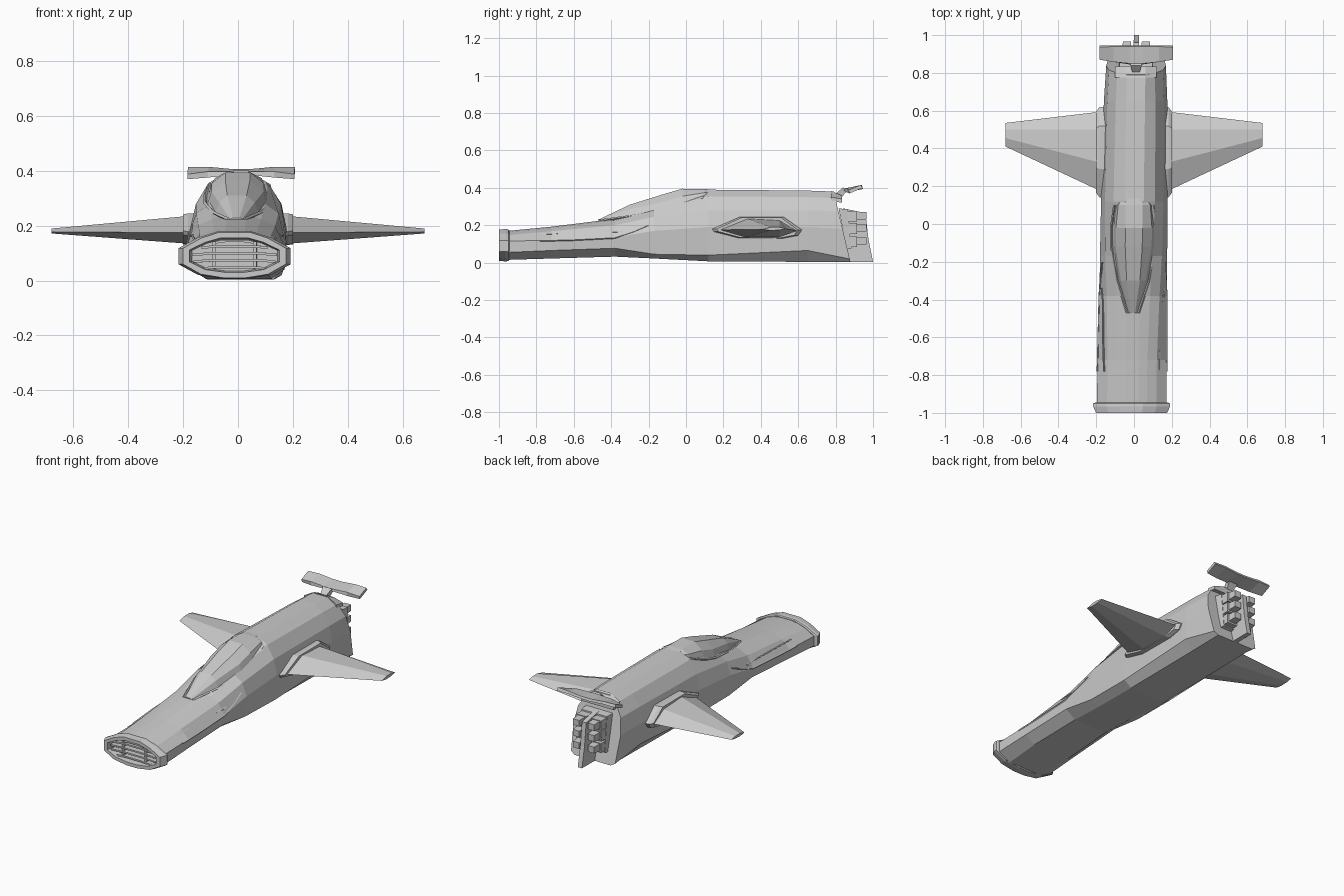
import bpy, bmesh
from mathutils import Vector
from mathutils.bvhtree import BVHTree

if "Cube" in bpy.data.objects:
    bpy.data.objects.remove(bpy.data.objects["Cube"])

SKEW = 0.013  # the hull's centre line drifts slightly from nose to tail


def loft(name, rings, cap=(True, True), skew=SKEW):
    """Skin a row of closed rings with equal point counts."""
    bm = bmesh.new()
    rows = [[bm.verts.new((x + skew * y, y, z)) for x, y, z in r] for r in rings]
    n = len(rows[0])
    for a, b in zip(rows, rows[1:]):
        for i in range(n):
            j = (i + 1) % n
            bm.faces.new((a[i], a[j], b[j], b[i]))
    if cap[0]:
        bm.faces.new(rows[0])
    if cap[1]:
        bm.faces.new(rows[-1])
    bmesh.ops.recalc_face_normals(bm, faces=bm.faces)
    me = bpy.data.meshes.new(name)
    bm.to_mesh(me)
    bm.free()
    ob = bpy.data.objects.new(name, me)
    bpy.context.collection.objects.link(ob)
    return ob


def sym(y, half):
    """Mirror a half profile of (x, z) into a closed ring at y (number or function of z)."""
    f = y if callable(y) else (lambda z: y)
    return [(x, f(z), z) for x, z in half] + [(-x, f(z), z) for x, z in reversed(half)]


def box(name, c, s, taper=1.0):
    """Box whose far (+y) end may taper."""
    def ring(y, k):
        return [(c[0] + k * i * s[0] / 2, y, c[2] + k * j * s[2] / 2)
                for i, j in ((-1, -1), (1, -1), (1, 1), (-1, 1))]
    return loft(name, [ring(c[1] - s[1] / 2, 1), ring(c[1] + s[1] / 2, taper)])


def strip(name, pts, r):
    """Thin diamond-section trim along a path running in y."""
    rings = [[(x - r, y, z), (x, y, z - r), (x + r, y, z), (x, y, z + r)] for x, y, z in pts]
    return loft(name, rings)


# Fuselage: faceted stations from nose to slanted tail
stations = [
    (-0.95, [(.11, .015), (.185, .055), (.185, .115), (.13, .147), (.08, .163), (.035, .17)]),
    (-0.72, [(.12, .022), (.18, .065), (.182, .120), (.13, .168), (.08, .185), (.035, .192)]),
    (-0.38, [(.11, .032), (.173, .077), (.178, .135), (.14, .200), (.09, .225), (.035, .234)]),
    (-0.17, [(.11, .022), (.168, .045), (.178, .170), (.15, .245), (.10, .280), (.04, .290)]),
    (0.12, [(.12, .007), (.168, .040), (.176, .190), (.155, .280), (.11, .355), (.05, .390)]),
    (0.65, [(.12, .004), (.165, .065), (.168, .190), (.150, .280), (.105, .350), (.05, .385)]),
]
tail = [(.12, .004), (.148, .02), (.158, .18), (.143, .275), (.10, .345), (.05, .380)]
hull = loft("fuselage", [sym(y, h) for y, h in stations]
            + [sym(lambda z: .88 - .09 * z / .38, tail)])
bvh = BVHTree.FromPolygons([v.co for v in hull.data.vertices],
                           [list(p.vertices) for p in hull.data.polygons])

# Canopy
canopy = [
    (-0.47, [(.03, .200), (.022, .224), (.012, .229)]),
    (-0.30, [(.085, .230), (.065, .285), (.035, .310)]),
    (-0.12, [(.120, .250), (.095, .325), (.045, .366)]),
    (-0.02, [(.118, .280), (.095, .355), (.045, .395)]),
    (0.10, [(.105, .330), (.085, .374), (.045, .394)]),
    (0.15, [(.060, .350), (.050, .378), (.030, .388)]),
]
loft("canopy", [sym(y, h) for y, h in canopy])

for s, side in ((1, "right"), (-1, "left")):
    # Canopy rim laid onto the hull
    rim = []
    for y, x in ((-.47, .03), (-.3, .085), (-.12, .118), (-.02, .12), (.1, .105)):
        hit = bvh.ray_cast(Vector((s * x + SKEW * y, y, 1)), Vector((0, 0, -1)))[0]
        rim.append((s * x, y, hit.z))
    strip("canopy_rim_" + side, rim, .007)

    # Fender trim lines laid onto the flanks
    for k, path in enumerate((((-.78, .117), (-.6, .122), (-.38, .133), (-.28, .165), (-.2, .2)),
                              ((-.78, .15), (-.58, .16), (-.4, .165), (-.34, .165)))):
        pts = []
        for y, z in path:
            hit = bvh.ray_cast(Vector((s, y, z)), Vector((-s, 0, 0)))[0]
            pts.append((hit.x - SKEW * y, y, z))
        strip(f"fender_trim_{k}_{side}", pts, .005)

    # Wing root fairing
    base = [(.14, .18), (.29, .245), (.52, .245), (.62, .175), (.60, .145), (.52, .13), (.28, .132), (.15, .165)]
    lip = [(.39 + (y - .39) * .9, .183 + (z - .183) * .95) for y, z in base]
    loft("wing_fairing_" + side, [[(s * .12, y, z) for y, z in base],
                                  [(s * .182, y, z) for y, z in base],
                                  [(s * .2, y, z) for y, z in lip]], skew=0)

    # Wing
    root = [(.185, .175), (.33, .234), (.5, .225), (.592, .17), (.5, .138), (.32, .136)]
    tip = [(.41, .178), (.455, .190), (.5, .190), (.535, .181), (.5, .174), (.45, .172)]
    loft("wing_" + side, [[(s * .17, y, z) for y, z in root],
                          [(s * .2, y, z) for y, z in root],
                          [(s * .68, y, z) for y, z in tip]], skew=0)

    # Exhaust stacks, three stepped blocks per side
    for i, z in enumerate((.112, .183, .248)):
        box(f"exhaust_base_{i}_{side}", (s * .05, .885, z), (.066, .06, .058))
        box(f"exhaust_tip_{i}_{side}", (s * .05, .938, z + .003), (.05, .054, .044), .85)

# Nose ring with recessed grille
lens = [(.04, .008), (.13, .022), (.2, .06), (.2, .118), (.13, .156), (.06, .178)]


def lens_ring(y, k, kz):
    return sym(y, [(x * k, .093 + (z - .093) * kz) for x, z in lens])


loft("nose_ring", [lens_ring(-.945, .96, .94), lens_ring(-.95, 1.02, 1), lens_ring(-.965, 1.02, 1.02),
                   lens_ring(-1, .94, .98), lens_ring(-1, .82, .74), lens_ring(-.955, .78, .68)])
for i, (z, hw) in enumerate(((.048, .115), (.073, .15), (.098, .155), (.124, .12), (.143, .07))):
    loft(f"grille_slat_{i}", [[(x, y, z + dz + d) for y, d in ((-.985, -.005), (-.985, .004), (-.95, .004), (-.95, -.005))]
                              for x, dz in ((-hw, -.003), (-hw * .5, .002), (hw * .5, .002), (hw, -.003))])
for x in (-.075, .075):
    box("grille_post", (x, -.965, .093), (.012, .025, .1))

# Tail: back panel, roof lip, centre fin
loft("tail_panel", [sym(lambda z: .86 - .2 * (z - .07), [(.09, .07), (.09, .29)]),
                    sym(lambda z: .885 - .1 * (z - .07), [(.085, .075), (.085, .285)])])
loft("tail_lip", [sym(.775, [(.11, .33), (.11, .35), (.05, .384)]),
                  sym(.835, [(.11, .32), (.11, .34), (.05, .358)])])
fin = [(.86, .004), (1.0, .004), (.975, .13), (.96, .265), (.84, .29)]
loft("tail_fin", [[(x, y, z) for y, z in fin] for x in (-.014, .014)])

# Spoiler and strut
secs = [(x, (.875, .37), (.87, .388), (.935, .415), (.945, .4)) if abs(x) > .15 else
        (x, (.858, .376), (.858, .398), (.94, .415), (.945, .4)) if abs(x) > .05 else
        (x, (.845, .385), (.85, .397), (.94, .407), (.945, .393))
        for x in (-.195, -.12, -.035, .035, .12, .195)]
loft("spoiler", [[(x, y, z) for y, z in q] for x, *q in secs])
loft("spoiler_strut", [[(-w, y0, z0), (w, y0, z0), (w, y1, z1), (-w, y1, z1)]
                       for w, y0, z0, y1, z1 in ((.014, .785, .355, .815, .33), (.03, .84, .402, .865, .388))])
